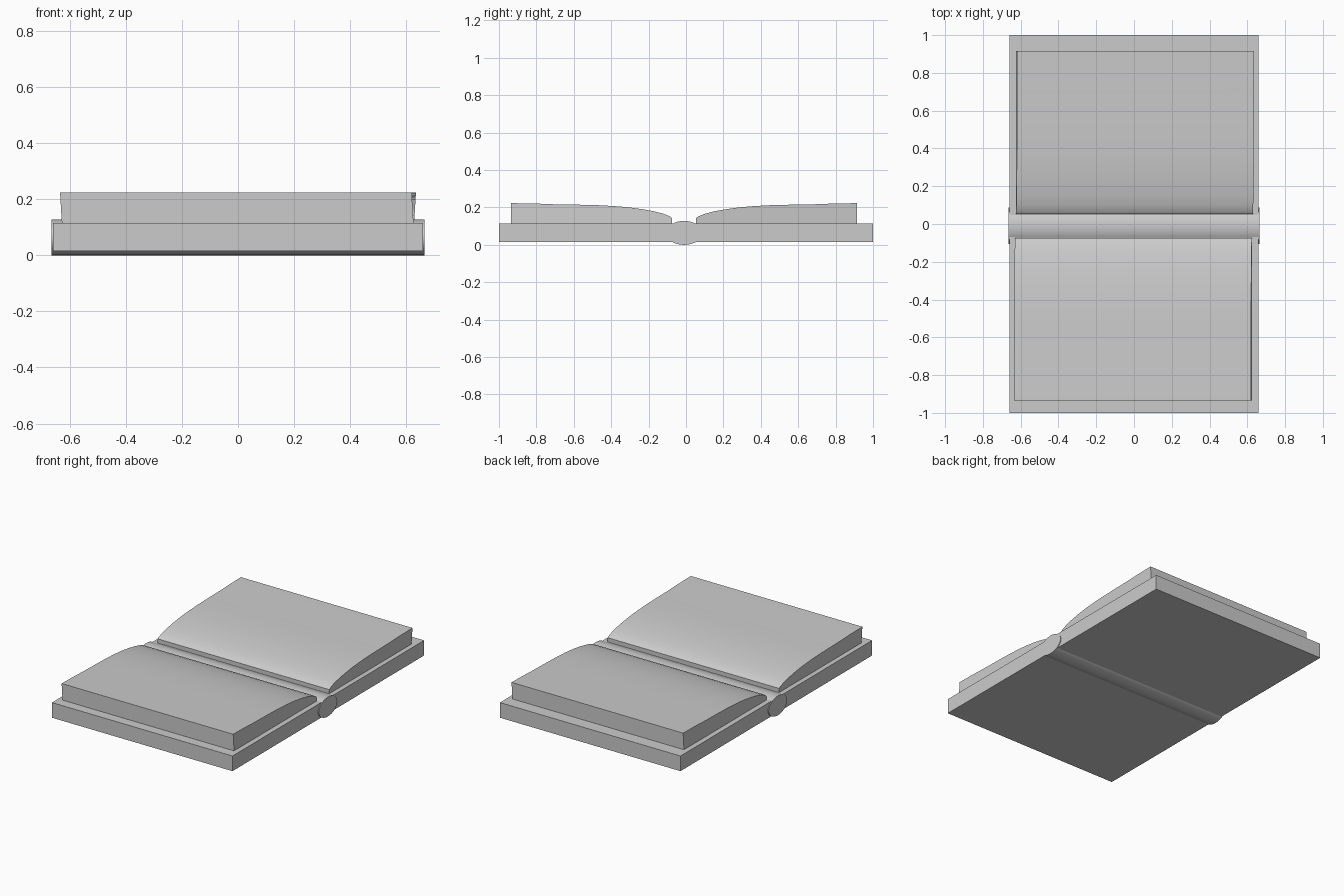
import bpy
import bmesh
from mathutils import Matrix, Vector
from math import pi, radians

if "Cube" in bpy.data.objects:
    bpy.data.objects.remove(bpy.data.objects["Cube"])

SPINE_Y = -0.01   # the pages are arranged symmetrically about this line


def finish(bm, name, smooth=False):
    bmesh.ops.recalc_face_normals(bm, faces=bm.faces)
    mesh = bpy.data.meshes.new(name)
    bm.to_mesh(mesh)
    bm.free()
    obj = bpy.data.objects.new(name, mesh)
    bpy.context.collection.objects.link(obj)
    if smooth:
        bpy.ops.object.select_all(action='DESELECT')
        obj.select_set(True)
        bpy.context.view_layer.objects.active = obj
        bpy.ops.object.shade_smooth_by_angle(angle=radians(30))
    return obj


# Cover: flat board under both halves
bm = bmesh.new()
bmesh.ops.create_cube(bm, size=1, matrix=Matrix.LocRotScale(
    Vector((0, 0, 0.065)), None, Vector((1.32, 2.0, 0.10))))
finish(bm, "cover")

# Spine: flattened cylinder bulging above and below the cover
bm = bmesh.new()
bmesh.ops.create_cone(bm, cap_ends=True, segments=32, radius1=1, radius2=1, depth=1.33,
                      matrix=Matrix.Translation((0, SPINE_Y, 0.064))
                      @ Matrix.Diagonal((1, 0.097, 0.064, 1))
                      @ Matrix.Rotation(pi / 2, 4, 'Y'))
finish(bm, "spine", smooth=True)

# Page blocks: curved profile (distance from the spine, height), leaning slightly sideways
profile = [(0.064, 0.113), (0.064, 0.143), (0.075, 0.152), (0.11, 0.166), (0.16, 0.179),
           (0.22, 0.190), (0.29, 0.200), (0.37, 0.207), (0.46, 0.212), (0.58, 0.215),
           (0.70, 0.217), (0.80, 0.221), (0.925, 0.223), (0.925, 0.113)]


def page_block(name, side):
    bm = bmesh.new()
    rings = []
    for x in (-0.626, 0.628):
        rings.append([bm.verts.new((side * (x + 0.06 * (z - 0.113)), SPINE_Y + side * d, z))
                      for d, z in profile])
    n = len(profile)
    for i in range(n):
        j = (i + 1) % n
        bm.faces.new((rings[0][i], rings[0][j], rings[1][j], rings[1][i]))
    for ring in rings:
        bm.faces.new(ring)
    finish(bm, name, smooth=True)


page_block("back_pages", 1)
page_block("front_pages", -1)
